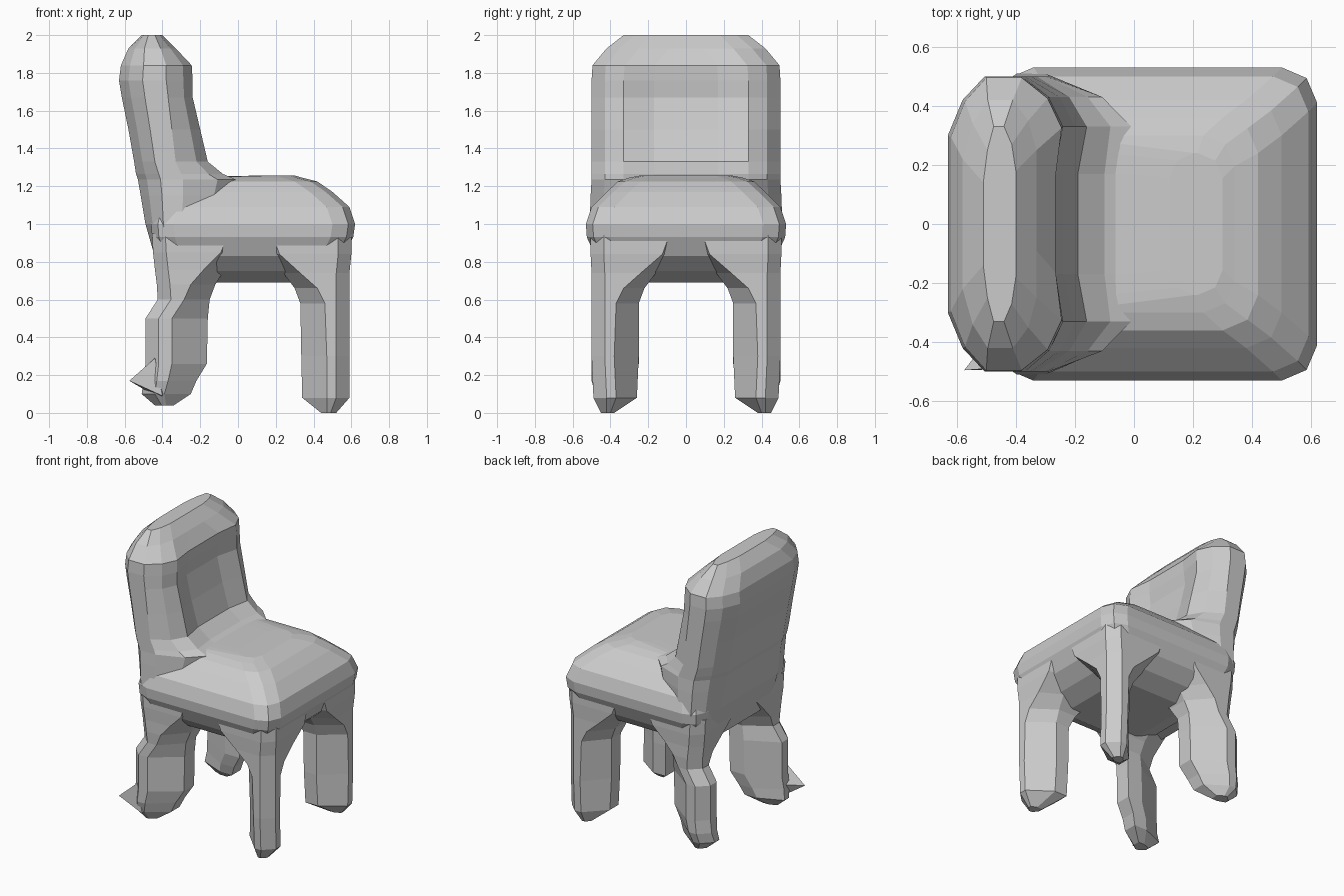
import bpy, bmesh

if "Cube" in bpy.data.objects:
    bpy.data.objects.remove(bpy.data.objects["Cube"])

def make_object(name, bm):
    bmesh.ops.recalc_face_normals(bm, faces=bm.faces)
    me = bpy.data.meshes.new(name)
    bm.to_mesh(me)
    bm.free()
    ob = bpy.data.objects.new(name, me)
    bpy.context.collection.objects.link(ob)
    return ob

def loft(name, rings):
    """Skin a stack of (z, [(x, y), ...]) rings and cap both ends."""
    bm = bmesh.new()
    rows = [[bm.verts.new((x, y, z)) for x, y in pts] for z, pts in rings]
    n = len(rows[0])
    for a, b in zip(rows, rows[1:]):
        for i in range(n):
            j = (i + 1) % n
            bm.faces.new((a[i], a[j], b[j], b[i]))
    bm.faces.new(rows[0][::-1])
    bm.faces.new(rows[-1])
    return make_object(name, bm)

def mirrored(half):
    """Close a +y half outline with its mirror image."""
    return half + [(x, -y) for x, y in reversed(half)]

# Seat cushion: rounded rectangles, domed above and below
def seat_ring(x0, x1, w):
    r = min(0.12, w * 0.35)
    return mirrored([(x1, w * 0.4), (x1, w - r), (x1 - .3 * r, w - .3 * r), (x1 - r, w),
                     (x0 + r, w), (x0 + .3 * r, w - .3 * r), (x0, w - r), (x0, w * 0.4)])

seat_rows = [(.69, -.20, .35, .28), (.75, -.34, .47, .40), (.83, -.42, .56, .48),
             (.93, -.455, .61, .525), (1.0, -.46, .62, .53), (1.09, -.44, .59, .50),
             (1.17, -.42, .50, .42), (1.225, -.40, .42, .36), (1.245, -.38, .34, .30),
             (1.257, .12, .30, .24)]
seat = loft("seat", [(z, seat_ring(a, b, w)) for z, a, b, w in seat_rows])

# Backrest: leaning slab with rounded sides and a slightly hollow front
def back_ring(xb, xs, xf, w, hollow):
    t = xs - xb
    return mirrored([(xf - hollow, w - .33), (xf, w - .17), (xs + .65 * (xf - xs), w - .07),
                     (xs, w), (xb + .5 * t, w), (xb + .2 * t, w - .08), (xb, w - .20)]
                    if w > .34 else
                    [(xf, .08), (xf, .18), (xs + .65 * (xf - xs), .27),
                     (xs, w), (xb + .5 * t, w), (xb + .2 * t, .25), (xb, .14)])

back_rows = [(.76, -.42, -.36, -.30, .40, 0), (.86, -.45, -.30, -.18, .48, 0),
             (1.0, -.49, -.30, -.10, .51, 0), (1.15, -.515, -.29, -.04, .505, 0),
             (1.235, -.53, -.29, -.01, .50, 0), (1.265, -.54, -.30, -.08, .50, .02),
             (1.33, -.55, -.33, -.16, .50, .03), (1.50, -.58, -.35, -.20, .50, .04),
             (1.67, -.615, -.37, -.24, .50, .04), (1.76, -.63, -.38, -.24, .50, .03),
             (1.84, -.62, -.38, -.245, .495, .02), (1.93, -.58, -.41, -.33, .42, 0),
             (2.0, -.51, -.44, -.40, .33, 0)]
backrest = loft("backrest", [(z, back_ring(*r)) for z, *r in back_rows])

# Legs: thin diagonal fins that flare into the arched underside
def leg_ring(sx, sy, xi, xo, yi, yo, f):
    o, c = min(.07, f * .6), f * .8
    pts = [(xo, yo - f), (xo, yo - o), (xo - o, yo), (xo - f, yo),
           (xi, yi + c), (xi, yi), (xi + c, yi)]
    return [(sx * x, sy * y) for x, y in pts]

front_rows = [(0, .44, .52, .38, .45, .05), (.08, .34, .59, .26, .49, .12),
              (.30, .335, .59, .25, .50, .12), (.58, .33, .59, .25, .50, .13),
              (.66, .30, .59, .22, .50, .17), (.74, .24, .59, .16, .50, .26),
              (.84, .14, .60, .08, .505, .38), (.95, .08, .60, .05, .505, .42)]
rear_rows = [(.04, .34, .44, .36, .44, .06), (.10, .25, .51, .29, .48, .12),
             (.17, .22, .50, .27, .50, .13), (.26, .165, .49, .25, .50, .14),
             (.50, .16, .49, .25, .50, .14), (.60, .15, .425, .25, .495, .14),
             (.68, .12, .43, .21, .50, .18), (.76, .07, .44, .15, .50, .26),
             (.85, .02, .45, .08, .505, .36), (.95, .01, .455, .05, .505, .40)]
parts = [backrest]
for sy, side in ((-1, "right"), (1, "left")):
    for sx, rows, end in ((1, front_rows, "front"), (-1, rear_rows, "rear")):
        parts.append(loft(f"{end}_{side}_leg",
                          [(z, leg_ring(sx, sy, *r)) for z, *r in rows]))

# Small pointed heel on one rear foot
bm = bmesh.new()
for p in [(-.575, -.495, .17), (-.44, -.485, .29), (-.40, -.49, .09),
          (-.47, -.36, .20), (-.44, -.38, .09), (-.38, -.42, .18)]:
    bm.verts.new(p)
bmesh.ops.convex_hull(bm, input=bm.verts)
parts.append(make_object("heel_spur", bm))

# Fuse everything into one faceted body
for part in parts:
    mod = seat.modifiers.new("join_" + part.name, 'BOOLEAN')
    mod.operation = 'UNION'
    mod.solver = 'EXACT'
    mod.object = part
bpy.context.view_layer.update()
dg = bpy.context.evaluated_depsgraph_get()
fused = bpy.data.meshes.new_from_object(seat.evaluated_get(dg))
seat.modifiers.clear()
seat.data = fused
seat.name = "chair"
for part in parts:
    bpy.data.objects.remove(part, do_unlink=True)
